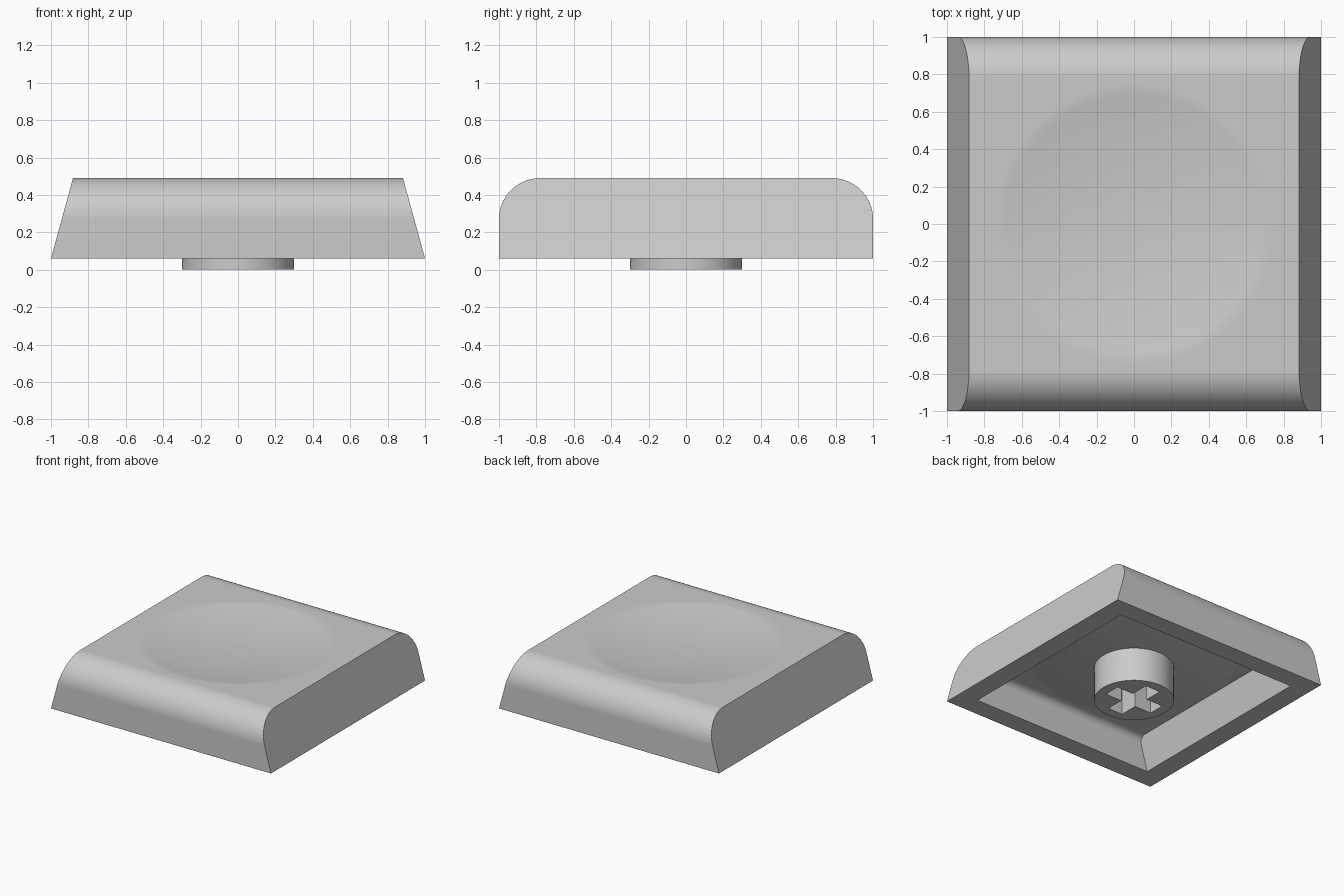
import bpy, bmesh
from math import sin, cos, pi, sqrt

cube = bpy.data.objects.get("Cube")
if cube:
    bpy.data.objects.remove(cube, do_unlink=True)

BASE, TOP = 0.06, 0.49          # cap underside and top
SLOPE = 0.274                   # inward lean of the left and right sides
WALL = 0.16
DISH_R, DISH_DEPTH = 0.75, 0.06
SPHERE = (DISH_R ** 2 + DISH_DEPTH ** 2) / (2 * DISH_DEPTH)

grey = bpy.data.materials.new("light_grey_plastic")
grey.use_nodes = True
colour = (0.6, 0.6, 0.6, 1)
grey.diffuse_color = colour
grey.node_tree.nodes["Principled BSDF"].inputs["Base Color"].default_value = colour


def make(name, bm):
    bmesh.ops.recalc_face_normals(bm, faces=bm.faces)
    mesh = bpy.data.meshes.new(name)
    bm.to_mesh(mesh)
    bm.free()
    mesh.materials.append(grey)
    obj = bpy.data.objects.new(name, mesh)
    bpy.context.collection.objects.link(obj)
    return obj


def skin(name, rings):
    """Join equal rings of points into a closed solid."""
    bm = bmesh.new()
    rows = [[bm.verts.new(p) for p in ring] for ring in rings]
    n = len(rows[0])
    for a, b in zip(rows, rows[1:]):
        for i in range(n):
            j = (i + 1) % n
            bm.faces.new((a[i], a[j], b[j], b[i]))
    bm.faces.new(rows[0])
    bm.faces.new(rows[-1])
    return make(name, bm)


def rounded_block(name, half_x, half_y, bottom, top, radius, steps=16):
    """Side profile with two rounded shoulders, between leaning ends."""
    profile = [(-half_y, bottom), (half_y, bottom)]
    for start, side in ((0, 1), (pi / 2, -1)):
        for i in range(steps + 1):
            a = start + pi / 2 * i / steps
            profile.append((side * (half_y - radius) + radius * cos(a),
                            top - radius + radius * sin(a)))
    return skin(name, [[(s * (half_x - SLOPE * (z - BASE)), y, z) for y, z in profile]
                       for s in (-1, 1)])


def lathe(name, profile, n=96):
    return skin(name, [[(r * cos(2 * pi * i / n), r * sin(2 * pi * i / n), z)
                        for i in range(n)] for r, z in profile])


def bowl(name, radius, rim, low, lid, steps=12):
    """Shallow spherical cap with a straight collar up to the lid."""
    points = []
    for i in range(1, steps + 1):
        r = rim * i / steps
        points.append((r, low + radius - sqrt(radius ** 2 - r ** 2)))
    return lathe(name, points + [(rim, lid)])


def box(name, size, z):
    bm = bmesh.new()
    bmesh.ops.create_cube(bm, size=1)
    bmesh.ops.scale(bm, vec=size, verts=bm.verts)
    bmesh.ops.translate(bm, vec=(0, 0, z), verts=bm.verts)
    return make(name, bm)


def combine(target, tool, operation):
    mod = target.modifiers.new(operation, 'BOOLEAN')
    mod.operation = operation
    mod.solver = 'EXACT'
    mod.object = tool
    bpy.context.view_layer.objects.active = target
    bpy.ops.object.modifier_apply(modifier=mod.name)
    bpy.data.objects.remove(tool, do_unlink=True)


# Hollow shell
cap = rounded_block("key_cap", 1, 1, BASE, TOP, 0.22)
inset = WALL * sqrt(1 + SLOPE ** 2)
cavity = rounded_block("cavity", 1 - inset, 1 - WALL, BASE - 0.1, TOP - WALL, 0.06)
combine(cap, cavity, 'DIFFERENCE')

# Ceiling bulge that follows the dish, and the stem
low = TOP - DISH_DEPTH
bulge = bowl("ceiling_bulge", SPHERE + WALL, 0.76, low - WALL, low - 0.05)
combine(cap, bulge, 'UNION')
combine(cap, lathe("stem", [(0.3, 0), (0.3, low - 0.08)], 64), 'UNION')

# Finger dish in the top
combine(cap, bowl("dish", SPHERE, DISH_R, low, TOP + 0.1), 'DIFFERENCE')

# Cross-shaped socket in the stem
for size in ((0.44, 0.135, 0.54), (0.135, 0.44, 0.54)):
    combine(cap, box("socket", size, 0), 'DIFFERENCE')

# Smooth shading with crisp edges
bpy.ops.object.select_all(action='DESELECT')
cap.select_set(True)
bpy.context.view_layer.objects.active = cap
bpy.ops.object.shade_smooth_by_angle(angle=0.45)
weighted = cap.modifiers.new("even_normals", 'WEIGHTED_NORMAL')
weighted.keep_sharp = True
